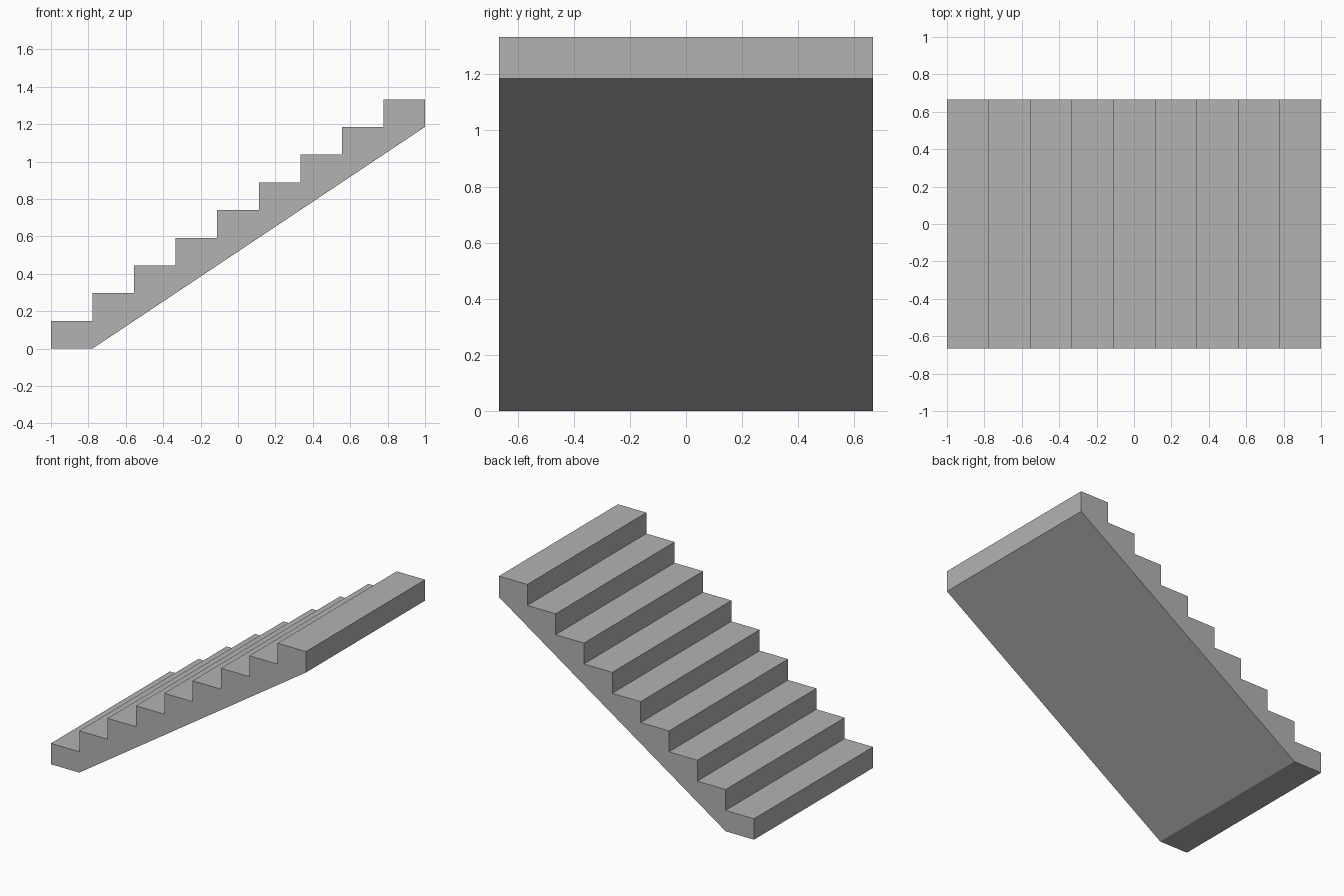
import bpy
import bmesh

default = bpy.data.objects.get("Cube")
if default:
    bpy.data.objects.remove(default, do_unlink=True)

STEPS = 9
WIDTH = 4 / 3
TREAD = 2 / STEPS
RISER = WIDTH / STEPS

# Plain grey for the whole flight
grey = bpy.data.materials.new("plain_grey")
grey.use_nodes = True
colour = (0.45, 0.45, 0.45, 1)
grey.diffuse_color = colour
grey.node_tree.nodes["Principled BSDF"].inputs["Base Color"].default_value = colour

# Side profile: sloping underside, then the steps from top to bottom
profile = [(-1, 0), (-1 + TREAD, 0), (1, (STEPS - 1) * RISER)]
for i in reversed(range(STEPS)):
    top = (i + 1) * RISER
    profile += [(-1 + (i + 1) * TREAD, top), (-1 + i * TREAD, top)]

# Extrude the profile across the width
bm = bmesh.new()
side = bm.faces.new([bm.verts.new((x, -WIDTH / 2, z)) for x, z in profile])
result = bmesh.ops.extrude_face_region(bm, geom=[side], use_keep_orig=True)
moved = [v for v in result["geom"] if isinstance(v, bmesh.types.BMVert)]
bmesh.ops.translate(bm, verts=moved, vec=(0, WIDTH, 0))
bmesh.ops.recalc_face_normals(bm, faces=bm.faces)

mesh = bpy.data.meshes.new("stair_flight")
bm.to_mesh(mesh)
bm.free()
mesh.materials.append(grey)
stairs = bpy.data.objects.new("stair_flight", mesh)
bpy.context.collection.objects.link(stairs)
